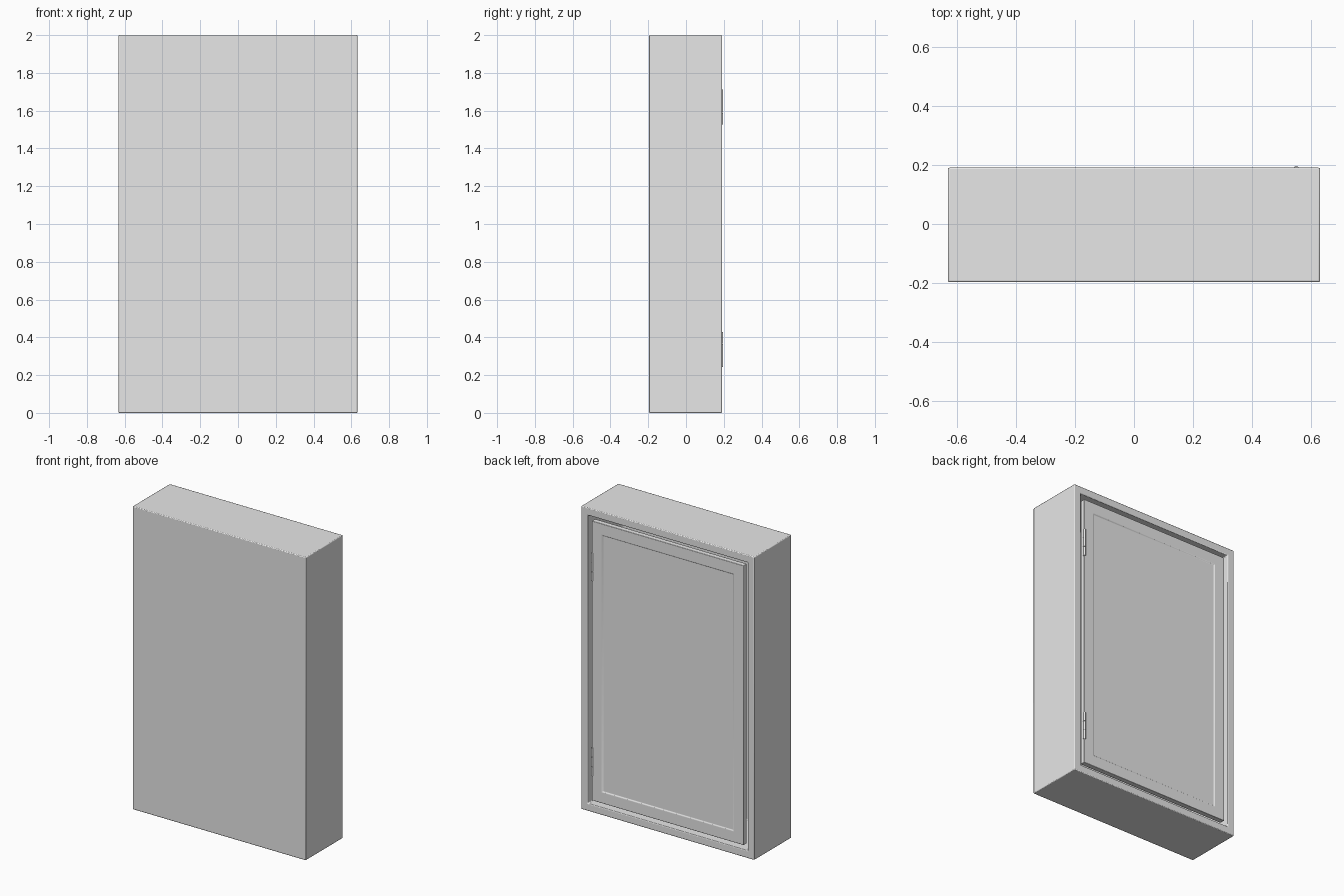
import bpy, bmesh, math
from mathutils import Vector

if "Cube" in bpy.data.objects:
    bpy.data.objects.remove(bpy.data.objects["Cube"])

W, H = 0.632, 2.0              # half width, height
FRONT, BACK = -0.197, 0.191    # carcass depth limits

grey = bpy.data.materials.new("light grey")
grey.diffuse_color = (0.8, 0.8, 0.8, 1)
grey.use_nodes = True
grey.node_tree.nodes["Principled BSDF"].inputs["Base Color"].default_value = grey.diffuse_color


def finish(bm, name, bevel):
    """Turn a bmesh into a named object with softened edges."""
    bmesh.ops.recalc_face_normals(bm, faces=bm.faces)
    mesh = bpy.data.meshes.new(name)
    bm.to_mesh(mesh)
    bm.free()
    obj = bpy.data.objects.new(name, mesh)
    bpy.context.collection.objects.link(obj)
    mesh.materials.append(grey)
    if bevel:
        mod = obj.modifiers.new("soft edges", 'BEVEL')
        mod.width, mod.segments = bevel, 2
        mod.limit_method, mod.angle_limit = 'ANGLE', math.radians(50)
    bpy.context.view_layer.objects.active = obj
    obj.select_set(True)
    bpy.ops.object.shade_smooth_by_angle(angle=math.radians(30))
    obj.select_set(False)
    return obj


def box(x, y0, y1, z0, z1):
    """Box centred on x = 0; returns the bmesh and its +y face."""
    bm = bmesh.new()
    bmesh.ops.create_cube(bm, size=1)
    for v in bm.verts:
        v.co = Vector((v.co.x * 2 * x,
                       y1 if v.co.y > 0 else y0,
                       z1 if v.co.z > 0 else z0))
    bm.normal_update()
    return bm, max(bm.faces, key=lambda f: f.normal.y)


# Carcass: box hollowed through its door opening
bm, face = box(W, FRONT, BACK, 0, H)
bmesh.ops.inset_region(bm, faces=[face], thickness=0.070)
hollow = bmesh.ops.extrude_face_region(bm, geom=[face])
bmesh.ops.translate(bm, vec=(0, -0.36, 0),
                    verts=[g for g in hollow["geom"] if isinstance(g, bmesh.types.BMVert)])
if face.is_valid:
    bm.faces.remove(face)
finish(bm, "cabinet_body", 0.005)

# Door: flush slab with a shallow recessed panel
bm, face = box(0.554, BACK - 0.035, BACK, 0.078, H - 0.078)
bmesh.ops.inset_region(bm, faces=[face], thickness=0.105)
bmesh.ops.inset_region(bm, faces=[face], thickness=0.005, depth=-0.005)
finish(bm, "door", 0.003)

# Hinge knuckles along the door's edge, each in three barrels
for label, zc in (("lower", 0.335), ("upper", 1.62)):
    bm = bmesh.new()
    for i in (-1, 0, 1):
        made = bmesh.ops.create_cone(bm, cap_ends=True, segments=16,
                                     radius1=0.008, radius2=0.008, depth=0.060)
        bmesh.ops.translate(bm, verts=made["verts"],
                            vec=(0.551, 0.189, zc + i * 0.062))
    finish(bm, label + "_hinge", 0)
